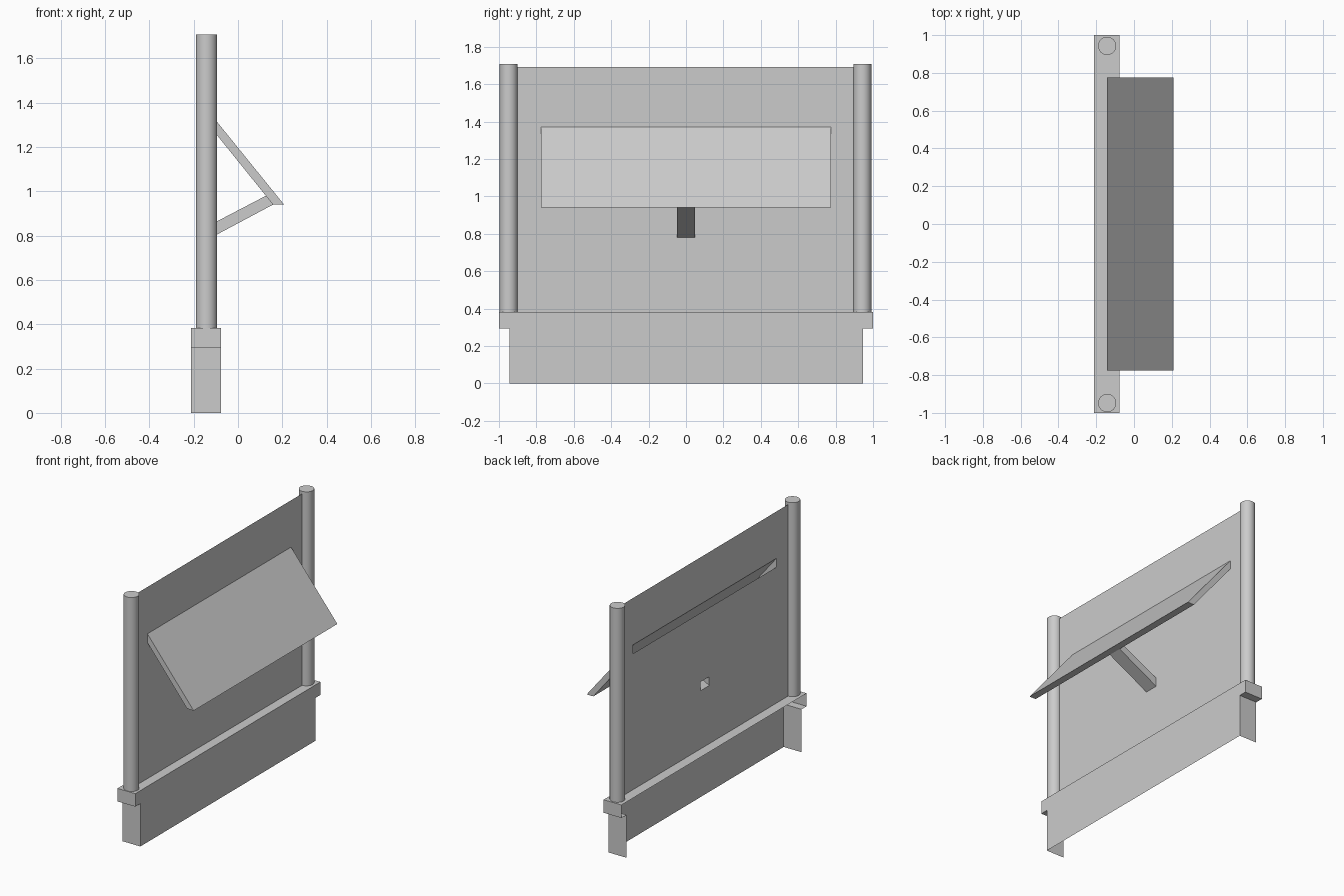
import bpy, bmesh, math

if "Cube" in bpy.data.objects:
    bpy.data.objects.remove(bpy.data.objects["Cube"])

PX = -0.142                      # plane of the thin panel
HALF_BOARD, HALF_ARM = 0.776, 0.048


def finish(bm, name, recalc=True):
    bmesh.ops.remove_doubles(bm, verts=bm.verts, dist=1e-5)
    if recalc:
        bmesh.ops.recalc_face_normals(bm, faces=bm.faces)
    me = bpy.data.meshes.new(name)
    bm.to_mesh(me)
    bm.free()
    ob = bpy.data.objects.new(name, me)
    bpy.context.collection.objects.link(ob)
    return ob


def shell(name, a, b, open_edges, caps):
    """Join two matching outlines with walls, leaving some edges and caps open."""
    bm = bmesh.new()
    va, vb = [bm.verts.new(p) for p in a], [bm.verts.new(p) for p in b]
    n = len(a)
    for i in range(n):
        if i not in open_edges:
            j = (i + 1) % n
            bm.faces.new((va[i], va[j], vb[j], vb[i]))
    if caps[0]:
        bm.faces.new(va[::-1])
    if caps[1]:
        bm.faces.new(vb)
    return finish(bm, name)


def side_profile(name, pts, half, open_edges):
    """Extrude an (x, z) profile across y."""
    return shell(name, [(x, -half, z) for x, z in pts],
                 [(x, half, z) for x, z in pts], open_edges, (True, True))


# base: stepped front with rim, open at the back and underneath
step = [(-0.945, 0), (0.945, 0), (0.945, 0.293), (1, 0.293),
        (1, 0.382), (-1, 0.382), (-1, 0.293), (-0.945, 0.293)]
shell("base_cover", [(-0.212, y, z) for y, z in step],
      [(-0.077, y, z) for y, z in step], {0}, (False, True))

# back panel: single sheet with openings behind the board and the support arm
bm = bmesh.new()
ys = [-0.948, -HALF_BOARD, -HALF_ARM, HALF_ARM, HALF_BOARD, 0.943]
zs = [0.382, 0.78, 0.84, 1.312, 1.372, 1.692]
for i in range(5):
    for k in range(5):
        if (k == 3 and 1 <= i <= 3) or (k == 1 and i == 2):
            continue
        y0, y1, z0, z1 = ys[i], ys[i + 1], zs[k], zs[k + 1]
        bm.faces.new([bm.verts.new((PX, y, z)) for y, z in
                      ((y0, z0), (y1, z0), (y1, z1), (y0, z1))])
finish(bm, "back_panel", recalc=False)

# sloping board, open where it meets the panel
side_profile("sloping_board",
             [(PX, 1.372), (PX, 1.312), (0.158, 0.94), (0.208, 0.94)],
             HALF_BOARD, {0})

# support arm, open at both ends
side_profile("support_arm",
             [(PX, 0.84), (PX, 0.78), (0.158, 0.94), (0.126, 0.98)],
             HALF_ARM, {0, 2})

# round posts
for side, y in (("left", -0.948), ("right", 0.943)):
    bpy.ops.mesh.primitive_cylinder_add(vertices=32, radius=0.048, depth=1.326,
                                        location=(PX, y, 0.382 + 0.663))
    bpy.context.object.name = side + "_post"
    bpy.ops.object.shade_smooth_by_angle(angle=math.radians(40))
